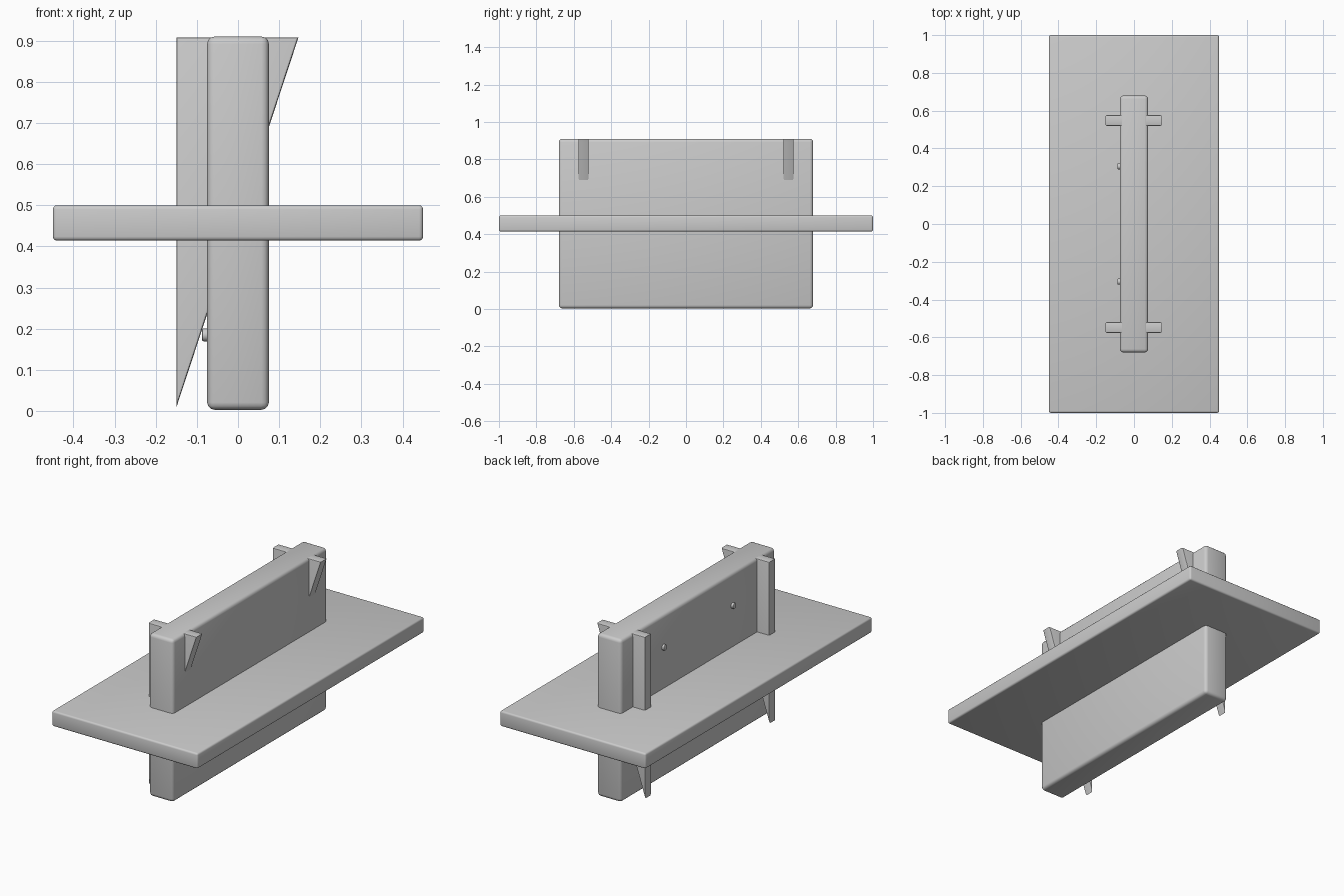
import bpy, bmesh, math
from mathutils import Matrix

if "Cube" in bpy.data.objects:
    bpy.data.objects.remove(bpy.data.objects["Cube"])


def add_object(name, bm):
    bmesh.ops.recalc_face_normals(bm, faces=bm.faces)
    mesh = bpy.data.meshes.new(name)
    bm.to_mesh(mesh)
    bm.free()
    ob = bpy.data.objects.new(name, mesh)
    bpy.context.collection.objects.link(ob)
    bpy.context.view_layer.objects.active = ob
    ob.select_set(True)
    bpy.ops.object.shade_smooth_by_angle(angle=math.radians(30))
    ob.select_set(False)
    return ob


def bevel(bm, edges, width, segments):
    bmesh.ops.bevel(bm, geom=edges, offset=width, segments=segments,
                    profile=0.5, affect='EDGES', clamp_overlap=True)


def box(name, size, z, width):
    bm = bmesh.new()
    bmesh.ops.create_cube(bm, size=1)
    bmesh.ops.scale(bm, vec=size, verts=bm.verts)
    bmesh.ops.translate(bm, vec=(0, 0, z), verts=bm.verts)
    bevel(bm, bm.edges[:], width, 3)
    return add_object(name, bm)


def fin(name, y, thick):
    # Triangular profile in x/z, extruded along y
    bm = bmesh.new()
    profile = [(-0.15, 0.008), (0.147, 0.908), (-0.15, 0.908)]
    face = bm.faces.new([bm.verts.new((x, y - thick / 2, z)) for x, z in profile])
    out = bmesh.ops.extrude_face_region(bm, geom=[face])
    new = [v for v in out["geom"] if isinstance(v, bmesh.types.BMVert)]
    bmesh.ops.translate(bm, vec=(0, thick, 0), verts=new)
    rim = [e for e in bm.edges if abs(e.verts[0].co.y - e.verts[1].co.y) < 1e-5]
    bevel(bm, rim, 0.006, 2)
    return add_object(name, bm)


def peg(name, y, z):
    bm = bmesh.new()
    rot = Matrix.Translation((-0.073, y, z)) @ Matrix.Rotation(math.pi / 2, 4, 'Y')
    bmesh.ops.create_cone(bm, cap_ends=True, segments=16, radius1=0.016,
                          radius2=0.016, depth=0.03, matrix=rot)
    caps = [e for e in bm.edges if abs(e.verts[0].co.x - e.verts[1].co.x) < 1e-5]
    bevel(bm, caps, 0.005, 2)
    return add_object(name, bm)


# Horizontal plate and the upright block passing through it
box("plate", (0.90, 2.0, 0.086), 0.457, 0.01)
box("upright_block", (0.15, 1.36, 0.907), 0.4565, 0.018)

# Tapered fins near both ends, and small pegs above and below the plate
for side, s in (("front", -1), ("back", 1)):
    fin(f"fin_{side}", s * 0.548, 0.056)
    for level, z in (("lower", 0.185), ("upper", 0.73)):
        peg(f"peg_{side}_{level}", s * 0.305, z)
